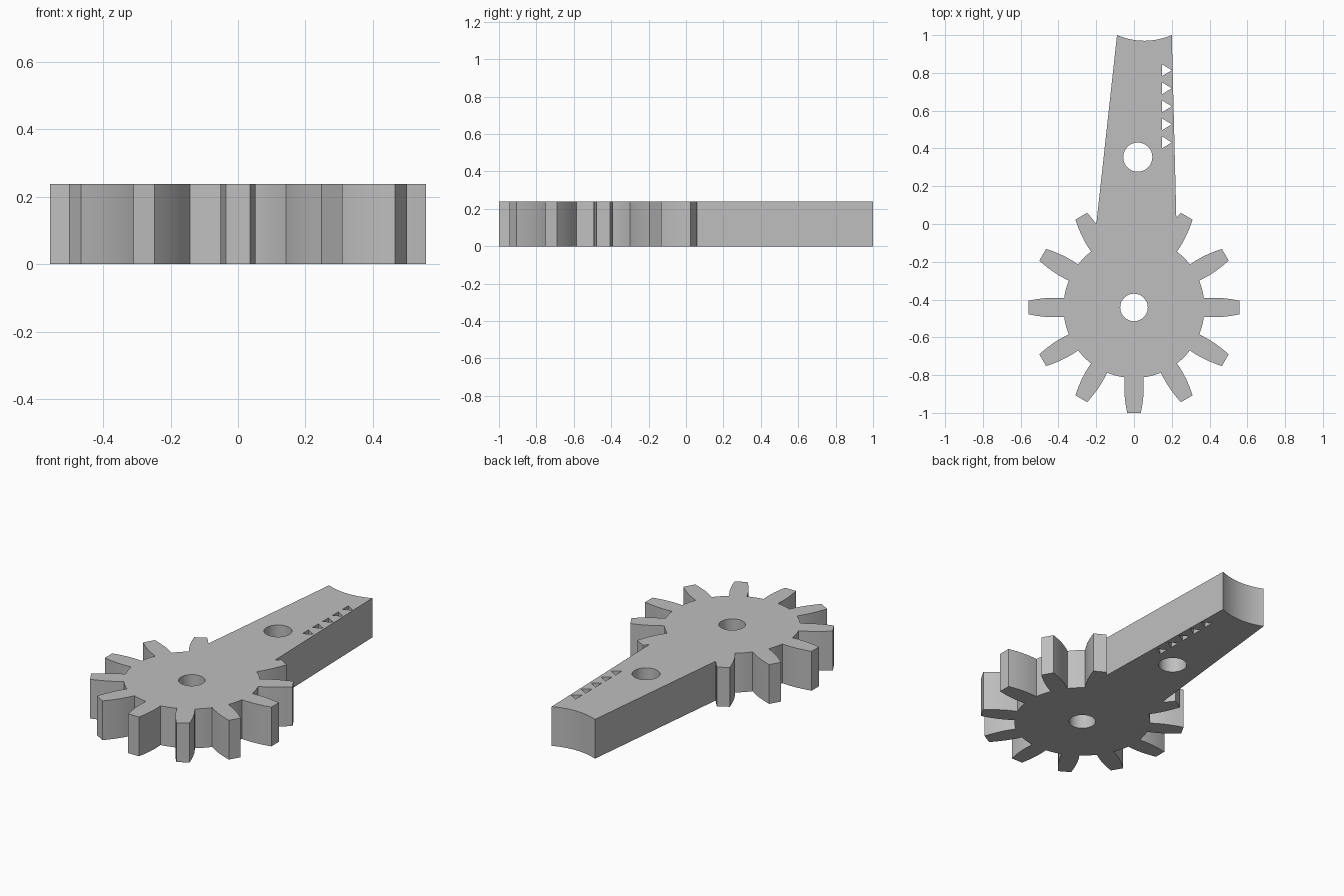
import bpy, bmesh
from math import cos, sin, pi, radians, atan2, hypot

HEIGHT = 0.238
GEAR_Y = -0.442

cube = bpy.data.objects.get("Cube")
if cube:
    bpy.data.objects.remove(cube, do_unlink=True)

grey = bpy.data.materials.new("plain grey")
grey.use_nodes = True
grey.diffuse_color = (0.52, 0.52, 0.52, 1)
grey.node_tree.nodes["Principled BSDF"].inputs["Base Color"].default_value = grey.diffuse_color

# Tooth flank as (distance from gear centre, half width), root to tip
FLANK = [(0.37, 0.049), (0.40, 0.051), (0.435, 0.0515), (0.47, 0.0495),
         (0.50, 0.046), (0.53, 0.0415), (0.558, 0.036)]


def flank(degrees, side, start=0.0):
    """Points up one side of a tooth, leaving out those below start."""
    a = radians(degrees)
    return [(r * cos(a) - side * w * sin(a), GEAR_Y + r * sin(a) + side * w * cos(a))
            for r, w in FLANK if r > start]


def root_arc(degrees, steps=5):
    """Points along the gap between this tooth and the next one."""
    r, w = FLANK[0]
    radius, inset = hypot(r, w), atan2(w, r)
    first, span = radians(degrees) + inset, pi / 6 - 2 * inset
    return [(radius * cos(first + span * i / steps), GEAR_Y + radius * sin(first + span * i / steps))
            for i in range(1, steps)]


def circle(x, y, radius, count=48):
    return [(x + radius * cos(2 * pi * i / count), y + radius * sin(2 * pi * i / count))
            for i in range(count)]


# Outline: left arm edge, eleven teeth, right arm edge, hollow arm end
outline = [(-0.09, 1.0), (-0.199, 0.003)]
for k in range(11):
    angle = 120 + 30 * k
    outline += flank(angle, -1, 0.48 if k == 0 else 0)
    outline += flank(angle, 1, 0.52 if k == 10 else 0)[::-1]
    if k < 10:
        outline += root_arc(angle)
outline.append((0.224, 0.033))
for i in range(16):
    t = 1 - 2 * i / 16
    outline.append((0.055 + 0.145 * t, 0.97 + 0.03 * t * t))

# Round holes and the row of triangular slots
holes = [circle(0, GEAR_Y, 0.073), circle(0.02, 0.354, 0.077)]
for i in range(5):
    y = 0.432 + 0.0955 * i
    holes.append([(0.149, y - 0.031), (0.2, y), (0.149, y + 0.031)])

# Filled flat curve given thickness, then turned into a mesh
curve = bpy.data.curves.new("gear_arm_profile", "CURVE")
curve.dimensions = "2D"
curve.fill_mode = "BOTH"
curve.extrude = HEIGHT / 2
for loop in [outline] + holes:
    spline = curve.splines.new("POLY")
    spline.points.add(len(loop) - 1)
    for point, (x, y) in zip(spline.points, loop):
        point.co = (x, y, 0, 1)
    spline.use_cyclic_u = True
helper = bpy.data.objects.new("gear_arm_profile", curve)
bpy.context.collection.objects.link(helper)
bpy.context.view_layer.update()
mesh = bpy.data.meshes.new_from_object(helper.evaluated_get(bpy.context.evaluated_depsgraph_get()))
bpy.data.objects.remove(helper, do_unlink=True)

# Weld caps to walls and stand the part on the floor
bm = bmesh.new()
bm.from_mesh(mesh)
bmesh.ops.remove_doubles(bm, verts=bm.verts, dist=0.0001)
bmesh.ops.recalc_face_normals(bm, faces=bm.faces)
bmesh.ops.translate(bm, verts=bm.verts, vec=(0, 0, HEIGHT / 2))
bm.to_mesh(mesh)
bm.free()
mesh.name = "gear_arm"
mesh.materials.clear()
mesh.materials.append(grey)
gear_arm = bpy.data.objects.new("gear_arm", mesh)
bpy.context.collection.objects.link(gear_arm)

bpy.ops.object.select_all(action="DESELECT")
gear_arm.select_set(True)
bpy.context.view_layer.objects.active = gear_arm
bpy.ops.object.shade_smooth_by_angle(angle=radians(25))
